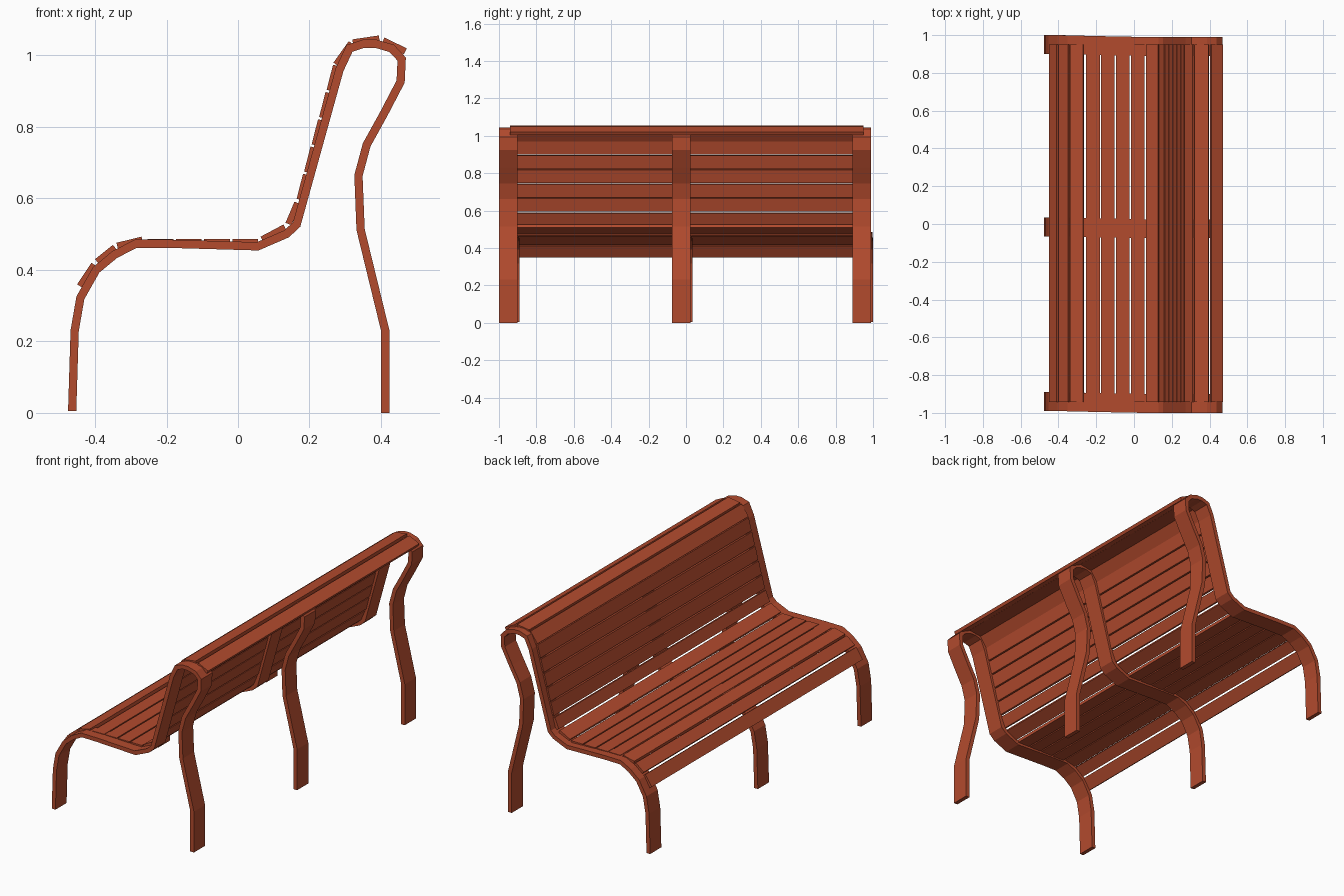
import bpy
import bmesh
from mathutils import Vector

cube = bpy.data.objects.get("Cube")
if cube:
    bpy.data.objects.remove(cube, do_unlink=True)

# One painted finish for the whole bench
paint = bpy.data.materials.new("rust red paint")
paint.use_nodes = True
colour = (0.45, 0.07, 0.027, 1)
paint.diffuse_color = colour
paint.node_tree.nodes["Principled BSDF"].inputs["Base Color"].default_value = colour


def make_object(name, bm):
    bmesh.ops.recalc_face_normals(bm, faces=bm.faces)
    mesh = bpy.data.meshes.new(name)
    bm.to_mesh(mesh)
    bm.free()
    mesh.materials.append(paint)
    obj = bpy.data.objects.new(name, mesh)
    bpy.context.collection.objects.link(obj)
    return obj


def right_of(direction):
    """Unit vector to the right of a direction in the side profile."""
    return Vector((direction.y, -direction.x)).normalized()


def loft(name, sections):
    """Skin a row of four-cornered sections and cap both ends."""
    bm = bmesh.new()
    rings = [[bm.verts.new(p) for p in section] for section in sections]
    for a, b in zip(rings, rings[1:]):
        for i in range(4):
            j = (i + 1) % 4
            bm.faces.new((a[i], a[j], b[j], b[i]))
    bm.faces.new(rings[0])
    bm.faces.new(rings[-1])
    return make_object(name, bm)


def make_frame(name, centre, path, width=0.1, thickness=0.023):
    """Bent flat bar following the profile with mitred corners."""
    sections = []
    for i, p in enumerate(path):
        before = right_of(p - path[i - 1]) if i else None
        after = right_of(path[i + 1] - p) if i + 1 < len(path) else None
        before, after = before or after, after or before
        mitre = (before + after).normalized()
        offset = mitre * (thickness / 2 / mitre.dot(before))
        # The seat end of each bar leans slightly sideways
        lean = 0.005 * max(-1, min(1, -1 - p.x * 5))
        near, far = centre + lean - width / 2, centre + lean + width / 2
        a, b = p - offset, p + offset
        sections.append([(a.x, near, a.y), (b.x, near, b.y),
                         (b.x, far, b.y), (a.x, far, a.y)])
    return loft(name, sections)


def make_slat(name, start, end, thickness=0.018):
    """Flat board whose outer face runs from start to end in profile."""
    start, end = Vector(start), Vector(end)
    depth = right_of(end - start) * thickness
    corners = (start, end, end + depth, start + depth)
    return loft(name, [[(c.x, y, c.y) for c in corners] for y in (-0.942, 0.95)])


# Frames: front leg, seat, backrest, top curl and rear leg in one bar
profile = [Vector(p) for p in (
    (-.464, .005), (-.457, .23), (-.441, .322), (-.397, .4), (-.345, .443),
    (-.287, .473), (-.186, .473), (.055, .466), (.136, .501), (.164, .527),
    (.284, .96), (.312, 1.02), (.352, 1.033), (.385, 1.033), (.43, 1.02),
    (.458, .99), (.455, .927), (.407, .835), (.36, .75), (.337, .664),
    (.343, .513), (.412, .23), (.412, 0))]
for name, y in (("front_frame", -.945), ("middle_frame", -.02), ("rear_frame", .945)):
    make_frame(name, y, profile)

# Slats round the front edge of the seat
make_slat("front_edge_slat_low", (-.45, .36), (-.41, .42))
make_slat("front_edge_slat_middle", (-.4, .43), (-.35, .47))
make_slat("front_edge_slat_high", (-.34, .476), (-.27, .493))

# Level seat slats
for i in range(4):
    x = -.253 + i * .079
    make_slat(f"seat_slat_{i + 1}", (x, .487), (x + .072, .487))

# Slats in the bend between seat and backrest
make_slat("bend_slat_low", (.063, .493), (.127, .527))
make_slat("bend_slat_high", (.133, .532), (.158, .591))

# Backrest slats
for i in range(5):
    base = Vector((.164, .599)) + i * Vector((.021, .0763))
    make_slat(f"backrest_slat_{i + 1}", base, base + Vector((.018, .07)))

# Slats over the top curl
make_slat("top_slat_front", (.267, .98), (.31, 1.04))
make_slat("top_slat_middle", (.32, 1.045), (.394, 1.056))
make_slat("top_slat_back", (.41, 1.05), (.472, 1.02))
